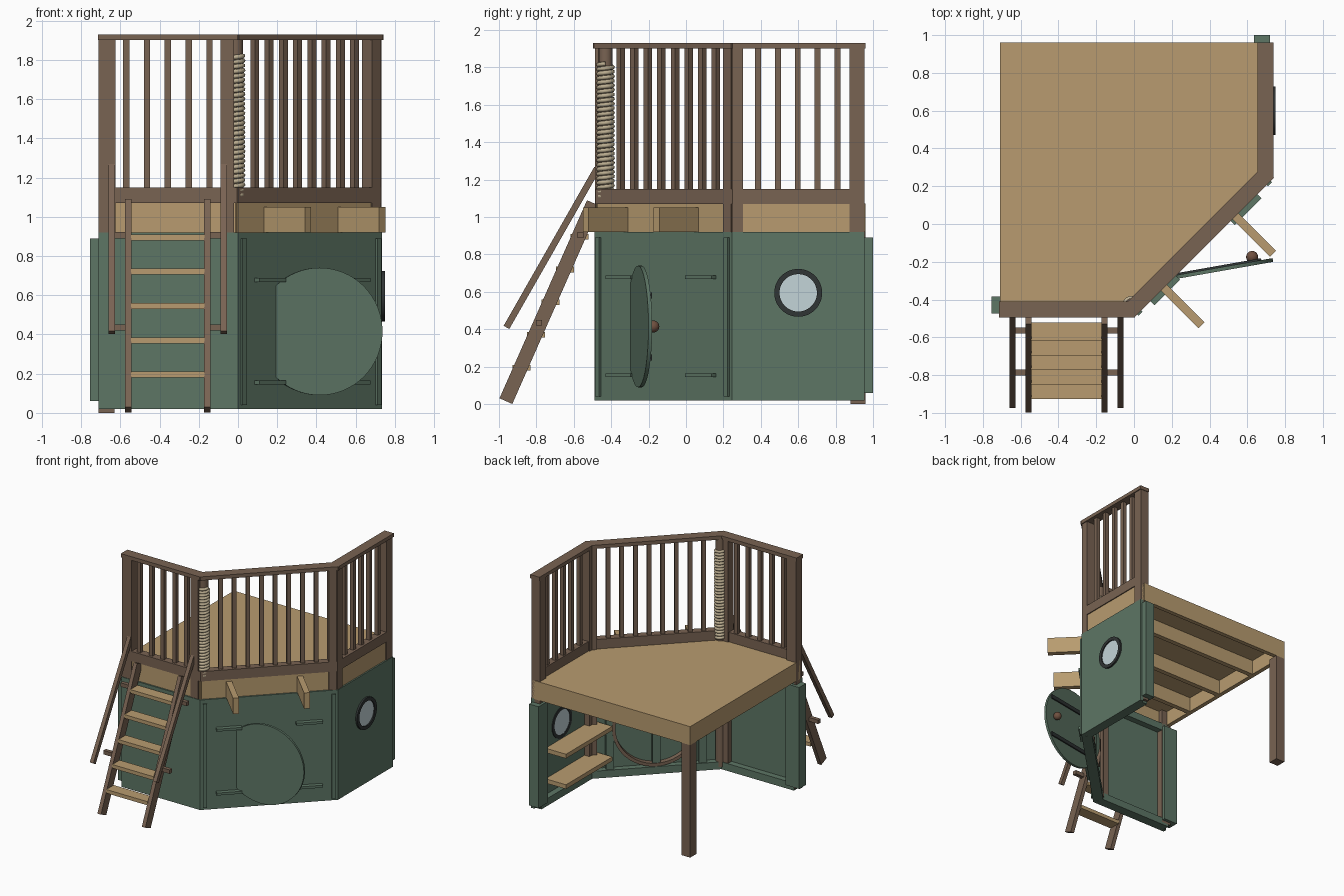
import bpy, bmesh, math
from mathutils import Matrix, Vector

if "Cube" in bpy.data.objects:
    bpy.data.objects.remove(bpy.data.objects["Cube"])


def mat(name, c):
    m = bpy.data.materials.new(name)
    m.diffuse_color = (*c, 1)
    m.use_nodes = True
    m.node_tree.nodes["Principled BSDF"].inputs["Base Color"].default_value = m.diffuse_color
    return m


GREEN = mat("green_paint", (0.11, 0.18, 0.13))
BROWN = mat("brown_wood", (0.19, 0.125, 0.085))
TAN = mat("tan_wood", (0.48, 0.33, 0.16))
DARK = mat("dark_metal", (0.03, 0.035, 0.035))
ROPE = mat("rope", (0.50, 0.42, 0.28))
GLASS = mat("glass", (0.55, 0.66, 0.69))
KNOB = mat("knob_wood", (0.16, 0.08, 0.05))
ID = Matrix.Identity(4)


def finish(name, bm, m, smooth=False):
    bmesh.ops.recalc_face_normals(bm, faces=bm.faces)
    me = bpy.data.meshes.new(name)
    bm.to_mesh(me)
    bm.free()
    o = bpy.data.objects.new(name, me)
    bpy.context.collection.objects.link(o)
    me.materials.append(m)
    if smooth:
        bpy.context.view_layer.objects.active = o
        o.select_set(True)
        bpy.ops.object.shade_smooth_by_angle()
        o.select_set(False)
    return o


def box(name, a0, a1, b0, b1, c0, c1, m, M=ID):
    bm = bmesh.new()
    T = M @ Matrix.Translation(((a0 + a1) / 2, (b0 + b1) / 2, (c0 + c1) / 2))
    bmesh.ops.create_cube(bm, size=1, matrix=T @ Matrix.Diagonal((a1 - a0, b1 - b0, c1 - c0, 1)))
    return finish(name, bm, m)


def prism(name, pts, push, m):
    bm = bmesh.new()
    f = bm.faces.new([bm.verts.new(p) for p in pts])
    r = bmesh.ops.extrude_face_region(bm, geom=[f])
    bmesh.ops.translate(bm, verts=[v for v in r["geom"] if isinstance(v, bmesh.types.BMVert)], vec=push)
    return finish(name, bm, m)


def disc(name, M, r, t0, t1, m, n=48):
    # round plate whose axis is local y
    bm = bmesh.new()
    T = M @ Matrix.Translation((0, (t0 + t1) / 2, 0)) @ Matrix.Rotation(math.pi / 2, 4, 'X')
    bmesh.ops.create_cone(bm, cap_ends=True, segments=n, radius1=r, radius2=r, depth=t1 - t0, matrix=T)
    return finish(name, bm, m, True)


def ring(name, M, r0, r1, t0, t1, m, n=48):
    # flat ring whose axis is local y
    bm = bmesh.new()
    prof = [(r0, t0), (r1, t0), (r1, t1), (r0, t1)]
    loops = []
    for i in range(n):
        a = 2 * math.pi * i / n
        loops.append([bm.verts.new(M @ Vector((r * math.cos(a), t, r * math.sin(a)))) for r, t in prof])
    for i in range(n):
        A, B = loops[i], loops[(i + 1) % n]
        for k in range(4):
            bm.faces.new((A[k], A[(k + 1) % 4], B[(k + 1) % 4], B[k]))
    return finish(name, bm, m, True)


def side_frame(p, q):
    # local x along the wall, local y outward, local z up
    d = (Vector(q) - Vector(p)).normalized()
    return Matrix(((d.x, d.y, 0, p[0]), (d.y, -d.x, 0, p[1]), (0, 0, 1, 0), (0, 0, 0, 1)))


# three sides: outer wall line, number of balusters, their first and last position
K = ((-0.71, -0.49), (0.0, -0.49), (0.735, 0.245), (0.735, 0.955))
sides = {"front": (K[0], K[1], 5, 0.14, 0.565),
         "diagonal": (K[1], K[2], 8, 0.16, 0.88),
         "right": (K[2], K[3], 5, 0.14, 0.565)}
F = {}
for s, (p, q, n, b0, b1) in sides.items():
    M = F[s] = side_frame(p, q)
    L = (Vector(q) - Vector(p)).length
    box(s + "_wall", 0, L, -0.03, 0, 0.02, 0.92, GREEN, M)
    box(s + "_wall_sill", 0.02, L - 0.02, -0.08, -0.03, 0.02, 0.08, GREEN, M)
    box(s + "_wall_header", 0.02, L - 0.02, -0.08, -0.03, 0.86, 0.92, GREEN, M)
    box(s + "_fascia", 0, L, -0.045, -0.012, 0.92, 1.07, TAN, M)
    box(s + "_bottom_rail", 0, L, -0.065, -0.004, 1.07, 1.15, BROWN, M)
    box(s + "_top_rail", -0.005, L + 0.005, -0.08, 0.004, 1.90, 1.93, BROWN, M)
    for i in range(n):
        c = b0 + (b1 - b0) * i / (n - 1)
        box(f"{s}_baluster_{i + 1}", c - 0.016, c + 0.016, -0.055, -0.023, 1.15, 1.90, BROWN, M)

# railing posts running down inside the walls
D, R, FR = F["diagonal"], F["right"], F["front"]
box("left_end_post", 0, 0.085, -0.08, -0.004, 0.04, 1.92, BROWN, FR)
box("front_inner_post", 0.62, 0.69, -0.075, -0.004, 0.04, 1.92, BROWN, FR)
box("right_inner_post", 0.0, 0.06, -0.075, -0.004, 0.04, 1.92, BROWN, R)
box("diagonal_corner_post", 0.97, 1.03, -0.075, -0.004, 0.04, 1.92, BROWN, D)
box("right_end_post", 0.63, 0.71, -0.08, -0.004, 0.04, 1.92, BROWN, R)
box("back_leg", -0.71, -0.63, 0.88, 0.96, 0, 0.92, BROWN)
box("left_end_trim", -0.755, -0.63, -0.475, -0.385, 0.06, 0.89, GREEN)
box("right_end_trim", 0.635, 0.72, 0.88, 1.0, 0.06, 0.89, GREEN)

# deck with rim boards and joists
deck = [(-0.71, 0.96, 1.04), (0.70, 0.96, 1.04), (0.70, 0.25, 1.04), (-0.01, -0.46, 1.04), (-0.71, -0.46, 1.04)]
prism("deck", deck, (0, 0, 0.032), TAN)
box("back_rim", -0.71, 0.70, 0.925, 0.96, 0.92, 1.07, TAN)
box("left_rim", -0.71, -0.675, -0.46, 0.96, 0.92, 1.07, TAN)
for i, y in enumerate((0.6, 0.2, -0.15)):
    box(f"joist_{i + 1}", -0.68, min(0.68, y + 0.42), y - 0.02, y + 0.02, 0.92, 1.04, TAN)
for i, c in enumerate((0.22, 0.755)):
    box(f"outrigger_{i + 1}", c - 0.022, c + 0.022, -0.1, 0.285, 0.92, 1.05, TAN, D)

# rope wound round the corner pole
cx, cy = -0.012, -0.43
bm = bmesh.new()
bmesh.ops.create_cone(bm, cap_ends=True, segments=16, radius1=0.037, radius2=0.037, depth=1.87,
                      matrix=Matrix.Translation((cx, cy, 0.975)))
finish("corner_pole", bm, BROWN, True)
cu = bpy.data.curves.new("rope_winding", 'CURVE')
cu.dimensions = '3D'
cu.bevel_depth, cu.bevel_resolution, cu.use_fill_caps = 0.012, 1, True
turns, seg = 30, 20
sp = cu.splines.new('POLY')
sp.points.add(turns * seg)
for i, p in enumerate(sp.points):
    a = 2 * math.pi * i / seg
    p.co = (cx + 0.038 * math.cos(a), cy + 0.038 * math.sin(a), 1.09 + 0.73 * i / (turns * seg), 1)
cu.materials.append(ROPE)
bpy.context.collection.objects.link(bpy.data.objects.new("rope_winding", cu))

# diagonal wall: battens, strap stubs, inner studs and round inner trim
for i, c in enumerate((0.035, 1.005)):
    box(f"corner_batten_{i + 1}", c - 0.015, c + 0.015, 0, 0.014, 0.04, 0.89, GREEN, D)
for z in (0.155, 0.678):
    for i, (a, b) in enumerate(((0.12, 0.31), (0.72, 0.92))):
        box(f"strap_stub_{i + 1}", a, b, -0.01, 0.035, z - 0.01, z + 0.01, GREEN, D)
for i, c in enumerate((0.17, 0.52, 0.87)):
    box(f"inner_stud_{i + 1}", c - 0.03, c + 0.03, -0.07, -0.03, 0.08, 0.86, GREEN, D)
ring("door_inner_ring", D @ Matrix.Translation((0.52, 0, 0.415)), 0.31, 0.335, -0.075, -0.02, BROWN)

# round door standing ajar, with straps and knob
DM = Matrix.Translation((0.415, -0.247, 0.415)) @ Matrix.Rotation(math.radians(10), 4, 'Z')
disc("round_door", DM, 0.325, -0.01, 0.01, GREEN, 64)
for i, z in enumerate((-0.165, 0.165)):
    box(f"door_strap_{i + 1}", -0.26, 0.265, 0.01, 0.02, z - 0.016, z + 0.016, DARK, DM)
bm = bmesh.new()
bmesh.ops.create_uvsphere(bm, u_segments=20, v_segments=12, radius=0.032,
                          matrix=DM @ Matrix.Translation((0.22, 0.035, 0)))
finish("door_knob", bm, KNOB, True)

# porthole
P = R @ Matrix.Translation((0.355, 0, 0.595))
ring("porthole_rim", P, 0.1, 0.128, -0.035, 0.014, DARK)
disc("porthole_glass", P, 0.102, -0.032, 0.005, GLASS)

# shelves inside the right wall
for i, z in enumerate((0.21, 0.46)):
    box(f"shelf_{i + 1}", 0.52, 0.705, 0.21, 0.81, z - 0.035, z, TAN)

# ladder: stringers, treads, handrails and their spacers
def slope(name, x0, x1, a, b, w, m):
    d = (Vector(b) - Vector(a)).normalized()
    n = Vector((-d.y, d.x)) * w / 2
    a, b = Vector(a), Vector(b)
    prism(name, [(x0, p.x, p.y) for p in (a - n, a + n, b + n, b - n)], (x1 - x0, 0, 0), m)


for s, e in ((-1, "left"), (1, "right")):
    X = lambda o: -0.358 + s * o
    slope(e + "_stringer", X(0.185), X(0.217), (-0.963, 0.016), (-0.495, 1.075), 0.075, BROWN)
    slope(e + "_handrail", X(0.27), X(0.302), (-0.96, 0.41), (-0.475, 1.26), 0.035, BROWN)
    for i, (y, z) in enumerate(((-0.785, 0.435), (-0.565, 0.905))):
        x = sorted((X(0.20), X(0.30)))
        box(f"{e}_rail_spacer_{i + 1}", x[0], x[1], y - 0.016, y + 0.016, z - 0.016, z + 0.016, BROWN)
for i in range(5):
    z = 0.195 + 0.175 * i
    y = -0.965 + (z - 0.02) * 0.443
    box(f"tread_{i + 1}", -0.545, -0.17, y - 0.04, y + 0.055, z - 0.015, z + 0.015, TAN)
